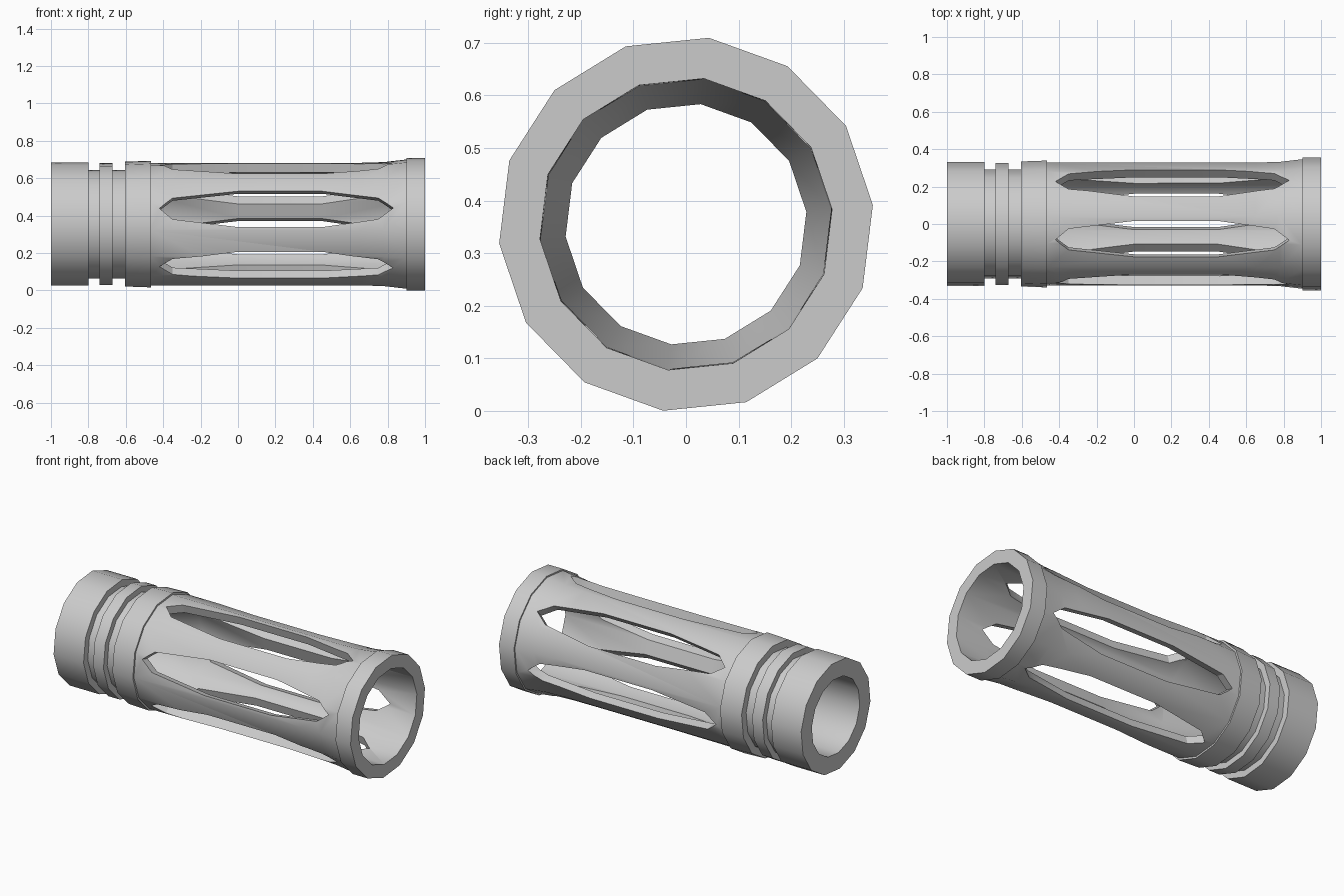
import bpy, bmesh, math
from mathutils import Vector

if "Cube" in bpy.data.objects:
    bpy.data.objects.remove(bpy.data.objects["Cube"])

CZ = 0.355
SIDES = 14

def finish(name, bm):
    bmesh.ops.recalc_face_normals(bm, faces=bm.faces)
    me = bpy.data.meshes.new(name)
    bm.to_mesh(me)
    bm.free()
    ob = bpy.data.objects.new(name, me)
    bpy.context.collection.objects.link(ob)
    return ob

# Closed tube cross-section (x, radius): outside with grooves, then the bore
profile = [(-1, .332), (-.8, .332), (-.8, .292), (-.74, .292), (-.74, .328),
           (-.67, .328), (-.67, .292), (-.605, .292), (-.605, .336), (-.465, .341),
           (-.465, .33), (.65, .33), (.78, .334), (.9, .348), (.9, .357), (1, .357),
           (1, .279), (-.43, .277), (-.58, .23), (-1, .23)]
bm = bmesh.new()
rings = []
for i in range(SIDES):
    a = math.radians(83) + math.tau * i / SIDES
    rings.append([bm.verts.new((x, r * math.cos(a), CZ + r * math.sin(a))) for x, r in profile])
n = len(profile)
for i in range(SIDES):
    p, q = rings[i], rings[(i + 1) % SIDES]
    for j in range(n):
        k = (j + 1) % n
        bm.faces.new((p[j], p[k], q[k], q[j]))
tube = finish("slotted_tube", bm)

# Six long pointed slots around the tube
half = [(-.42, 0), (-.35, .058), (0, .1), (.45, .1), (.75, .058), (.83, 0)]
outline = half + [(x, -w) for x, w in half[-2:0:-1]]
bm = bmesh.new()
for i in range(6):
    a = math.radians(15 + 60 * i)
    out = Vector((0, -math.cos(a), math.sin(a)))
    side = Vector((0, math.sin(a), math.cos(a)))
    lo, hi = [[bm.verts.new(Vector((x, 0, CZ)) + side * w + out * r) for x, w in outline]
              for r in (.225, .45)]
    bm.faces.new(lo)
    bm.faces.new(hi)
    for j in range(len(outline)):
        k = (j + 1) % len(outline)
        bm.faces.new((lo[j], lo[k], hi[k], hi[j]))
cutter = finish("slot_cutter", bm)
cutter.hide_render = True

mod = tube.modifiers.new("slots", 'BOOLEAN')
mod.operation = 'DIFFERENCE'
mod.solver = 'EXACT'
mod.object = cutter
bpy.context.view_layer.objects.active = tube
bpy.ops.object.select_all(action='DESELECT')
tube.select_set(True)
bpy.ops.object.modifier_apply(modifier=mod.name)
bpy.data.objects.remove(cutter, do_unlink=True)
bpy.ops.object.shade_smooth_by_angle(angle=math.radians(32))
